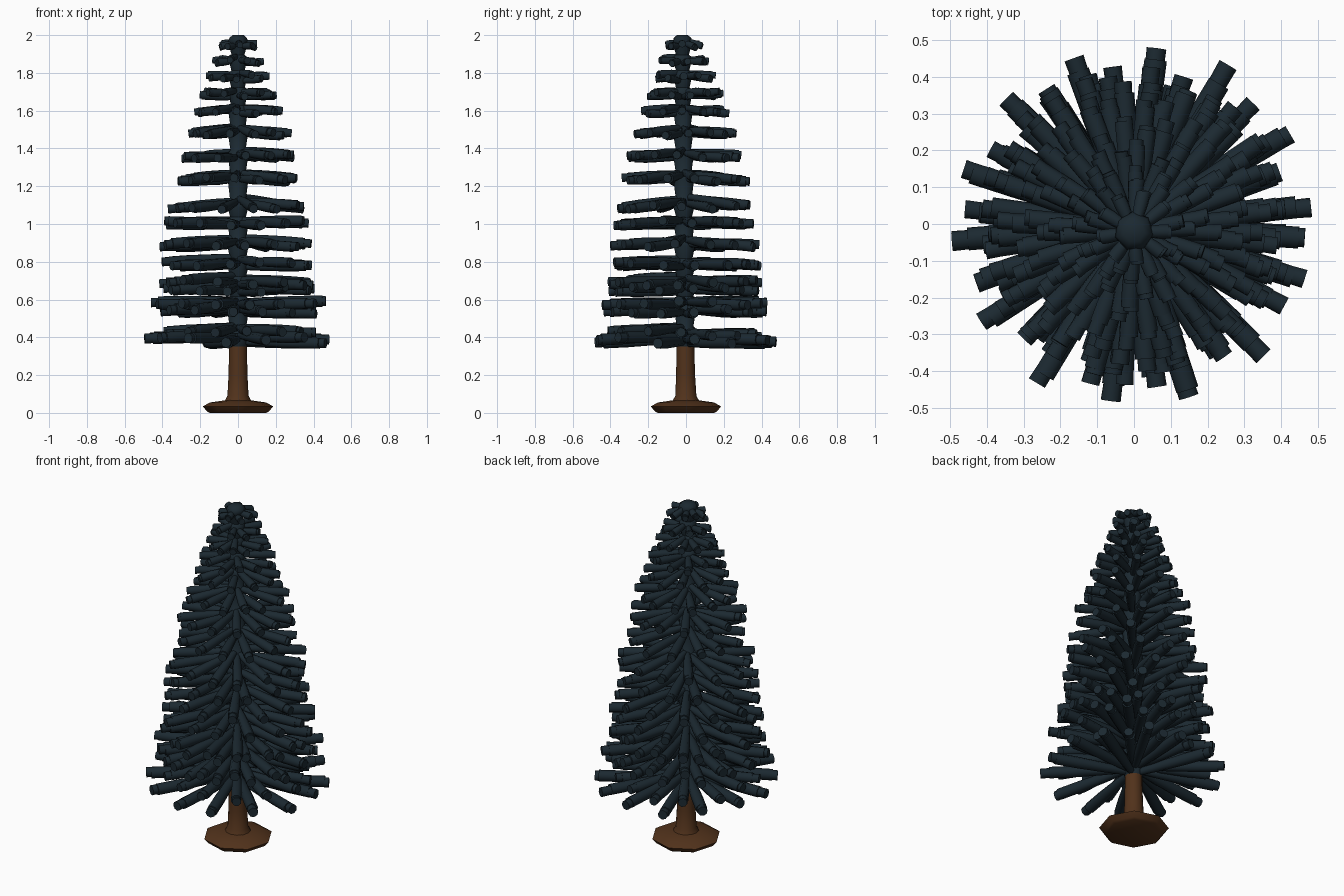
import bpy, bmesh, math, random
from mathutils import Vector

random.seed(7)
if "Cube" in bpy.data.objects:
    bpy.data.objects.remove(bpy.data.objects["Cube"])


def material(name, rgb):
    m = bpy.data.materials.new(name)
    m.use_nodes = True
    m.diffuse_color = (*rgb, 1)
    bsdf = m.node_tree.nodes["Principled BSDF"]
    bsdf.inputs["Base Color"].default_value = (*rgb, 1)
    bsdf.inputs["Roughness"].default_value = 0.9
    return m


needles = material("dark blue green", (0.0112, 0.022, 0.0305))
bark = material("brown bark", (0.083, 0.032, 0.011))


def tube(bm, rings, sides, turn=0.0):
    """Skin a closed tube through (centre, axis, radius) rings."""
    loops = []
    for centre, axis, radius in rings:
        rot = Vector(axis).to_track_quat('Z', 'Y').to_matrix()
        loops.append([bm.verts.new(Vector(centre) + rot @ Vector((
            radius * math.cos(turn + math.tau * i / sides),
            radius * math.sin(turn + math.tau * i / sides), 0)))
            for i in range(sides)])
    for a, b in zip(loops, loops[1:]):
        for i in range(sides):
            j = (i + 1) % sides
            bm.faces.new((a[i], a[j], b[j], b[i]))
    bm.faces.new(loops[0][::-1])
    bm.faces.new(loops[-1])


def finish(name, bm, mat, angle=60):
    mesh = bpy.data.meshes.new(name)
    bm.to_mesh(mesh)
    bm.free()
    mesh.materials.append(mat)
    ob = bpy.data.objects.new(name, mesh)
    bpy.context.collection.objects.link(ob)
    bpy.ops.object.select_all(action='DESELECT')
    ob.select_set(True)
    bpy.context.view_layer.objects.active = ob
    bpy.ops.object.shade_smooth_by_angle(angle=math.radians(angle))


def lean(z):
    """The stem drifts slightly forward towards the top."""
    return -0.01 * z


def upright(name, profile, sides, mat, turn=0.0):
    bm = bmesh.new()
    tube(bm, [((0, lean(z), z), (0, 0, 1), r) for r, z in profile], sides, turn)
    finish(name, bm, mat)


def branch(bm, angle, length, z, rise, thick):
    """One branch: narrow root, thick body, and a slimmer stepped tip."""
    out = Vector((math.cos(angle), math.sin(angle), 0))
    side = Vector((-out.y, out.x, 0))
    root = Vector((0, lean(z), z + rise)) + out * 0.02
    tip = out * length + Vector((0, lean(z) / 2, z))
    axis = (tip - root).normalized()
    turn = random.random()
    step = random.uniform(0.88, 0.97)
    tube(bm, [(root.lerp(tip, t * step), axis, thick * s) for t, s in
              ((0, 0.6), (0.35, 0.85), (0.7, 1), (1, 1))], 8, turn)
    shift = side * random.uniform(-0.006, 0.006) + Vector((0, 0, random.uniform(-0.006, 0.004)))
    tube(bm, [(root.lerp(tip, 0.5), axis, thick * 0.7), (tip + shift, axis, thick * 0.88)], 8, turn)


# Branch whorls: height of the tips, reach, rise of the root; the low tiers are doubled
tiers = [(0.385, 0.505, 0.01), (0.42, 0.43, 0.01), (0.54, 0.435, 0.01), (0.582, 0.47, 0),
         (0.655, 0.41, 0.01), (0.69, 0.445, 0.01), (0.785, 0.42, 0.01), (0.885, 0.415, 0.015),
         (1.005, 0.402, 0.0), (1.09, 0.375, 0.035), (1.235, 0.348, 0.02), (1.358, 0.325, 0.01),
         (1.475, 0.29, 0.02), (1.595, 0.24, 0.01), (1.69, 0.21, 0), (1.78, 0.17, 0),
         (1.863, 0.142, 0), (1.945, 0.11, 0.01)]

# Faceted foot, bare trunk, and the foliage-coloured stem swelling at each tier
upright("trunk_base", [(0.15, 0), (0.165, 0.008), (0.187, 0.034), (0.15, 0.055), (0.06, 0.068)], 8, bark, 0.1)
upright("trunk", [(0.075, 0.055), (0.056, 0.09), (0.05, 0.2), (0.047, 0.36)], 12, bark)
stem = [(0.047, 0.35)]
for z, reach, rise in tiers:
    slim = 0.03 + 0.03 * reach
    stem += [(slim + 0.014, z), (slim + 0.01, z + 0.025), (slim, z + 0.033)]
upright("stem", stem[:-2], 12, needles)
upright("crown_tip", [(0.03, 1.93), (0.054, 1.965), (0.048, 1.985), (0.03, 2.0)], 7, needles, 0.3)

# Whorls of evenly spaced branches, alternating by nearly half a step
for n, (z, reach, rise) in enumerate(tiers):
    bm = bmesh.new()
    count = 14 if reach > 0.25 else 12 if reach > 0.15 else 9
    thick = 0.0165 + 0.029 * reach
    offset = math.radians(7 if n % 2 == 0 else -4)
    sway = random.uniform(-0.05, 0.05) if n > 3 else 0
    loose = 0.012 + 0.05 * max(0, reach - 0.4)
    for k in range(count):
        angle = math.tau * k / count + offset + sway + random.uniform(-0.04, 0.04)
        length = reach * random.uniform(0.95 if n == 0 else 0.89, 1)
        branch(bm, angle, length, z + random.uniform(-loose, loose),
               rise + random.uniform(-0.015, 0.02), thick)
    finish(f"branch_whorl_{n + 1}", bm, needles)
